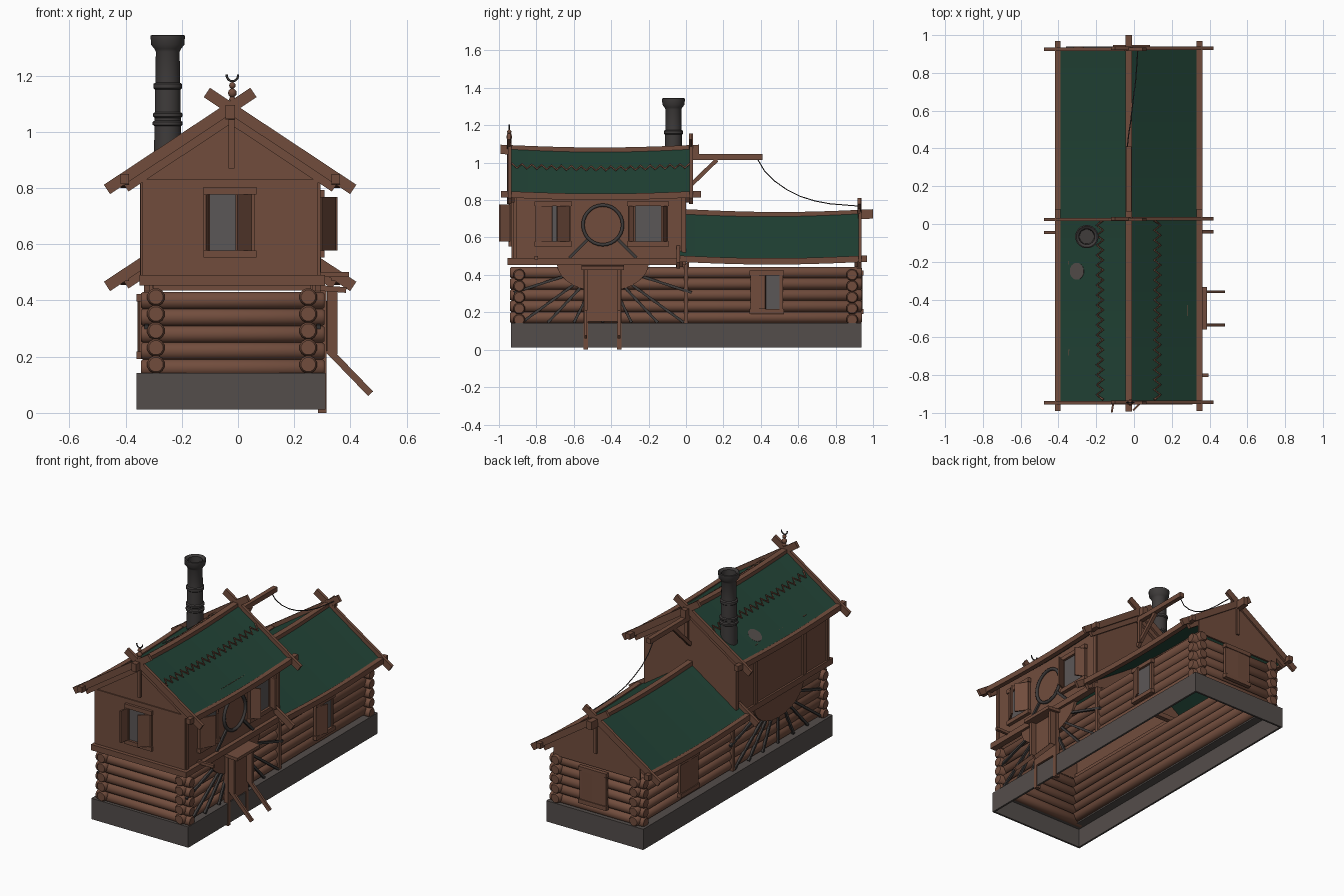
import bpy, bmesh, math
from mathutils import Vector

if "Cube" in bpy.data.objects:
    bpy.data.objects.remove(bpy.data.objects["Cube"])

CX, SLOPE, HALF = -0.028, 0.67, 0.375
ANG = math.atan(SLOPE)


def material(name, col):
    m = bpy.data.materials.new(name)
    m.diffuse_color = (*col, 1)
    m.use_nodes = True
    m.node_tree.nodes["Principled BSDF"].inputs["Base Color"].default_value = m.diffuse_color
    return m


WOOD = material("brown wood", (0.165, 0.073, 0.046))
ROOF = material("green roof", (0.015, 0.055, 0.036))
STONE = material("grey stone", (0.088, 0.075, 0.070))
IRON = material("dark iron", (0.050, 0.045, 0.044))
GLASS = material("grey glass", (0.105, 0.095, 0.095))
smooth, curves = [], []


def mesh(name, mat, verts, faces):
    bm = bmesh.new()
    vs = [bm.verts.new(v) for v in verts]
    for f in faces:
        bm.faces.new([vs[i] for i in f])
    bmesh.ops.recalc_face_normals(bm, faces=bm.faces)
    me = bpy.data.meshes.new(name)
    bm.to_mesh(me)
    bm.free()
    me.materials.append(mat)
    ob = bpy.data.objects.new(name, me)
    bpy.context.collection.objects.link(ob)
    return ob


def axes(d):
    if abs(d.z) > 0.99:
        return Vector((1, 0, 0)), Vector((0, 1, 0))
    side = d.cross(Vector((0, 0, 1))).normalized()
    return side, side.cross(d)


def loft(name, mat, rings):
    k = len(rings[0])
    verts = [v for r in rings for v in r]
    faces = [[i * k + j, i * k + (j + 1) % k, (i + 1) * k + (j + 1) % k, (i + 1) * k + j]
             for i in range(len(rings) - 1) for j in range(k)]
    n = len(verts)
    return mesh(name, mat, verts, faces + [list(range(k)), list(range(n - k, n))])


def beam(name, p, q, w, h, mat=WOOD, sag=0.0, roll=0.0):
    """Rectangular bar from p to q, optionally sagging in the middle."""
    p, q = Vector(p), Vector(q)
    s, u = axes((q - p).normalized())
    c, sn = math.cos(roll), math.sin(roll)
    s, u = s * c - u * sn, u * c + s * sn
    n = 10 if sag else 1
    rings = []
    for i in range(n + 1):
        o = p.lerp(q, i / n) - Vector((0, 0, sag * math.sin(math.pi * i / n)))
        rings.append([o + s * a * w / 2 + u * b * h / 2 for a, b in ((-1, -1), (1, -1), (1, 1), (-1, 1))])
    return loft(name, mat, rings)


def lathe(name, mat, p, d, profile, k=12):
    """Turned part: profile of (radius, distance along d)."""
    p, d = Vector(p), Vector(d).normalized()
    s, u = axes(d)
    ang = [2 * math.pi * (j + 0.5) / k for j in range(k)]
    ob = loft(name, mat, [[p + d * t + (s * math.cos(a) + u * math.sin(a)) * r for a in ang] for r, t in profile])
    smooth.append(ob)
    return ob


def tube(name, mat, pts, r, cyclic=False, res=1):
    cu = bpy.data.curves.new(name, 'CURVE')
    cu.dimensions = '3D'
    cu.bevel_depth, cu.bevel_resolution, cu.use_fill_caps = r, res, True
    sp = cu.splines.new('POLY')
    sp.points.add(len(pts) - 1)
    for a, b in zip(sp.points, pts):
        a.co = (*b, 1)
    sp.use_cyclic_u = cyclic
    cu.materials.append(mat)
    ob = bpy.data.objects.new(name, cu)
    bpy.context.collection.objects.link(ob)
    curves.append(ob)


def plate(name, mat, pts, P, d0, d1):
    return loft(name, mat, [[P(u, z, d) for u, z in pts] for d in (d0, d1)])


# wall frames: (along wall, height, distance outward) -> position
def right(u, z, d): return Vector((0.284 + d, u, z))
def left(u, z, d): return Vector((-0.338 - d, u, z))
def front(u, z, d): return Vector((u, -0.925 - d, z))
def back(u, z, d): return Vector((u, 0.925 + d, z))
def upper_back(u, z, d): return Vector((u, 0.0 + d, z))


def window(name, P, u0, u1, z0, z1, shutters):
    plate(name + "_glass", GLASS, [(u0, z0), (u1, z0), (u1, z1), (u0, z1)], P, 0.0, 0.008)
    for u in (u0, u1):
        beam(name + "_jamb", P(u, z0, 0.006), P(u, z1, 0.006), 0.018, 0.018)
    for z in (z0, z1):
        beam(name + "_rail", P(u0 - 0.015, z, 0.01), P(u1 + 0.015, z, 0.01), 0.026, 0.026)
    for hinge, tip, out in shutters:
        z = (z0 + z1) / 2
        beam(name + "_shutter", P(hinge, z, 0.012), P(tip, z, out), 0.01, z1 - z0 - 0.025)


# hollow stone base
for x in (-0.355, 0.305):
    beam("base_side", (x, -0.935, 0.077), (x, 0.938, 0.077), 0.012, 0.13, STONE)
for y in (-0.93, 0.933):
    beam("base_end", (-0.36, y, 0.077), (0.31, y, 0.077), 0.012, 0.13, STONE)
for x in (-0.325, 0.275):
    beam("base_ledge", (x, -0.93, 0.137), (x, 0.93, 0.137), 0.06, 0.01, STONE)
for y in (-0.905, 0.905):
    beam("base_end_ledge", (-0.355, y, 0.137), (0.305, y, 0.137), 0.05, 0.01, STONE)

# log walls with crossing ends
for i in range(5):
    z = 0.172 + 0.06 * i
    for x in (-0.292, 0.25):
        lathe("side_log", WOOD, (x, -0.94, z), (0, 1, 0), [(0.026, 0), (0.032, 0.008), (0.032, 1.872), (0.026, 1.88)])
    for y in (-0.892, 0.888):
        lathe("end_log", WOOD, (-0.345, y, z - 0.012), (1, 0, 0), [(0.026, 0), (0.032, 0.008), (0.032, 0.644), (0.026, 0.652)])
for x in (-0.318, 0.278):
    beam("middle_post", (x, 0.0, 0.14), (x, 0.0, 0.46), 0.03, 0.022)

# sill between the storeys
for x in (-0.33, 0.29):
    beam("sill_side", (x, -0.955, 0.472), (x, 0.0, 0.472), 0.04, 0.036)
beam("sill_front", (-0.348, -0.935, 0.472), (0.31, -0.935, 0.472), 0.04, 0.036)
beam("sill_outrigger", (0.28, -0.8, 0.492), (0.395, -0.8, 0.492), 0.018, 0.018)
beam("cross_beam", (-0.3, 0.0, 0.45), (0.26, 0.0, 0.45), 0.03, 0.03)


# gable walls and upper storey walls
def gable(name, P, z0, dz, half):
    e = 1.065 + dz - SLOPE * half
    plate(name, WOOD, [(CX - half, z0), (CX + half, z0), (CX + half, e), (CX, 1.065 + dz), (CX - half, e)], P, -0.012, 0)


gable("upper_front_wall", front, 0.46, 0, 0.312)
gable("upper_back_wall", upper_back, 0.46, 0, 0.312)
gable("rear_gable_wall", back, 0.435, -0.345, 0.30)
plate("front_wall_panel", WOOD, [(-0.34, 0.48), (0.284, 0.48), (0.284, 0.83), (-0.34, 0.83)], front, 0, 0.007)
for P in (left, right):
    plate("upper_side_wall", WOOD, [(-0.925, 0.46), (0, 0.46), (0, 0.86), (-0.925, 0.86)], P, -0.012, 0)
    for u in (-0.915, -0.012):
        beam("corner_post", P(u, 0.48, 0), P(u, 0.86, 0), 0.018, 0.022)
for u in (-0.68, -0.2):
    beam("left_wall_post", left(u, 0.48, 0), left(u, 0.86, 0), 0.02, 0.03)


# roofs with sagging ridge and eaves, crossed barge boards
def roof(name, y0, y1, dz, beam0, beam1, eave0, eave1, ends):
    sag = 0.015
    for s in (-1, 1):
        x, z = CX + s * HALF / 2, 1.074 + dz - SLOPE * HALF / 2
        beam(name + "_slope", (x, y0, z), (x, y1, z), HALF / math.cos(ANG), 0.014, ROOF, sag, s * ANG)
        x, z = CX + s * HALF, 0.832 + dz
        beam(name + "_eave_beam", (x, eave0, z), (x, eave1, z), 0.03, 0.034, WOOD, sag)
        for y in ends:
            beam(name + "_barge_board", (CX + s * 0.438, y + s * 0.002, 0.795 + dz),
                 (CX - s * 0.083, y + s * 0.002, 1.14 + dz), 0.018, 0.04)
            yi = y + (0.018 if y == ends[0] else -0.018)
            beam(name + "_rafter", (CX + s * 0.37, yi, 0.8 + dz), (CX, yi, 1.045 + dz), 0.02, 0.03)
    beam(name + "_ridge_beam", (CX, beam0, 1.071 + dz), (CX, beam1, 1.071 + dz), 0.034, 0.05, WOOD, sag)
    for y in ends:
        beam(name + "_king_post", (CX + 0.005, y, 0.87 + dz), (CX + 0.005, y, 1.06 + dz), 0.02, 0.016)


roof("upper_roof", -0.94, 0.025, 0, -0.992, 0.07, -0.99, 0.08, (-0.945, 0.026))
roof("rear_roof", -0.045, 0.925, -0.345, 0.0, 1.0, -0.05, 0.968, (-0.043, 0.928))

# zigzag trim on the upper roof
for s in (-1, 1):
    pts = []
    for i in range(37):
        y, o = -0.93 + 0.95 * i / 36, 0.152 + (0.017 if i % 2 else -0.017)
        sag = 0.015 * math.sin(math.pi * (y + 0.94) / 0.965)
        pts.append((CX + s * o, y, 1.086 - SLOPE * o - sag))
    tube("roof_zigzag", WOOD, pts, 0.006, res=0)

# chimney and roof vent plate
lathe("chimney", IRON, (-0.25, -0.067, 0), (0, 0, 1),
      [(0.05, 0.84), (0.048, 1.02), (0.054, 1.025), (0.054, 1.035), (0.047, 1.04), (0.047, 1.05), (0.053, 1.055),
       (0.053, 1.065), (0.046, 1.07), (0.046, 1.15), (0.052, 1.155), (0.052, 1.17), (0.044, 1.175), (0.043, 1.285),
       (0.048, 1.295), (0.060, 1.31), (0.062, 1.342), (0.056, 1.345), (0.042, 1.335), (0.038, 1.2)], 20)
lathe("roof_vent_plate", STONE, (-0.298, -0.25, 0.881), (-math.sin(ANG), 0, math.cos(ANG)), [(0.045, 0), (0.045, 0.009)], 20)


# finial: beads and a crescent
def bead(z, r):
    lathe("finial_bead", WOOD, (CX + 0.008, -0.945, z), (0, 0, 1),
          [(max(0.002, r * math.sin(math.pi * i / 6)), -r * math.cos(math.pi * i / 6)) for i in range(7)])


for z, r in ((1.115, 0.012), (1.138, 0.016), (1.165, 0.012)):
    bead(z, r)
tube("finial_crescent", IRON, [(CX + 0.008 + 0.02 * math.cos(a), -0.945, 1.2 + 0.02 * math.sin(a))
                               for a in [math.radians(170 + 20 * i) for i in range(11)]], 0.004)

# windows and shutters
window("front_window", front, -0.108, 0.05, 0.565, 0.79, [(-0.108, -0.118, 0.073), (0.045, -0.005, 0.062)])
window("right_front_window", right, -0.795, -0.625, 0.565, 0.78, [(-0.795, -0.715, 0.06), (-0.625, -0.69, 0.06)])
window("right_middle_window", right, -0.3, -0.105, 0.565, 0.78, [(-0.3, -0.275, 0.068), (-0.105, -0.128, 0.068)])
window("right_rear_window", right, 0.355, 0.51, 0.205, 0.41, [(0.355, 0.425, 0.04)])
window("left_rear_window", left, 0.39, 0.55, 0.205, 0.41, [(0.395, 0.47, 0.014), (0.545, 0.47, 0.014)])
window("back_window", back, -0.095, 0.07, 0.205, 0.41, [(-0.09, -0.012, 0.014), (0.065, -0.012, 0.014)])

# round window with braces
tube("round_window_ring", IRON, [right(-0.445 + 0.106 * math.cos(a), 0.667 + 0.106 * math.sin(a), 0.006)
                                 for a in [2 * math.pi * i / 28 for i in range(28)]], 0.01, True)
for s in (-1, 1):
    beam("round_window_brace", right(-0.445 + s * 0.08, 0.59, 0.004), right(-0.445 + s * 0.18, 0.49, 0.004), 0.014, 0.016, IRON)

# sunburst panels on both long walls
for P in (right, left):
    off = 0.0 if P is right else -0.014
    plate("sunburst_disc", WOOD, [(-0.445 + 0.245 * math.cos(a), 0.46 - 0.15 * math.sin(a))
                                  for a in [math.pi * i / 20 for i in range(21)]], P, off - 0.01, off + 0.01)
    for deg in (18, 36, 47, 64, 90, 116, 133, 144, 162):
        c, s = math.cos(math.radians(deg)), math.sin(math.radians(deg))
        r0 = 1 / math.hypot(c / 0.245, s / 0.15)
        r1 = min(0.475 / max(abs(c), 0.01), 0.315 / s)
        beam("sunburst_ray", P(-0.445 + r0 * c, 0.46 - r0 * s, off + 0.002),
             P(-0.445 + r1 * c, 0.46 - r1 * s, off + 0.002), 0.014, 0.014, IRON)

# door, canopy and step rails on the right
beam("door", (0.3, -0.445, 0.15), (0.3, -0.445, 0.44), 0.03, 0.17)
beam("door_canopy", (0.28, -0.445, 0.445), (0.385, -0.445, 0.437), 0.225, 0.02)
for y in (-0.535, -0.358):
    beam("door_post", (0.335, y, 0.21), (0.335, y, 0.44), 0.038, 0.018)
    beam("door_jamb", (0.3, y, 0.0), (0.3, y, 0.44), 0.03, 0.024)
    beam("step_rail", (0.32, y, 0.225), (0.472, y, 0.068), 0.014, 0.024)

# hoist beam, brace and hanging rope
beam("hoist_beam", (CX, 0.0, 1.03), (CX, 0.41, 1.03), 0.028, 0.03)
beam("hoist_brace", (CX, 0.0, 0.855), (CX, 0.165, 1.015), 0.02, 0.022)
beam("rear_rope_post", (0.02, 0.925, 0.7), (0.02, 0.925, 0.8), 0.01, 0.01)
tube("rope", IRON, [(-0.04, 0.385, 1.015), (-0.034, 0.42, 0.955), (-0.028, 0.476, 0.9), (-0.018, 0.54, 0.855),
                    (-0.01, 0.61, 0.82), (0.0, 0.69, 0.795), (0.01, 0.77, 0.78), (0.02, 0.92, 0.768)], 0.003)

# turn curves into meshes and smooth the round parts
bpy.ops.object.select_all(action='DESELECT')
for ob in curves:
    ob.select_set(True)
bpy.context.view_layer.objects.active = curves[0]
bpy.ops.object.convert(target='MESH')
bpy.ops.object.select_all(action='DESELECT')
for ob in smooth:
    ob.select_set(True)
bpy.context.view_layer.objects.active = smooth[0]
bpy.ops.object.shade_smooth_by_angle(angle=math.radians(40))
